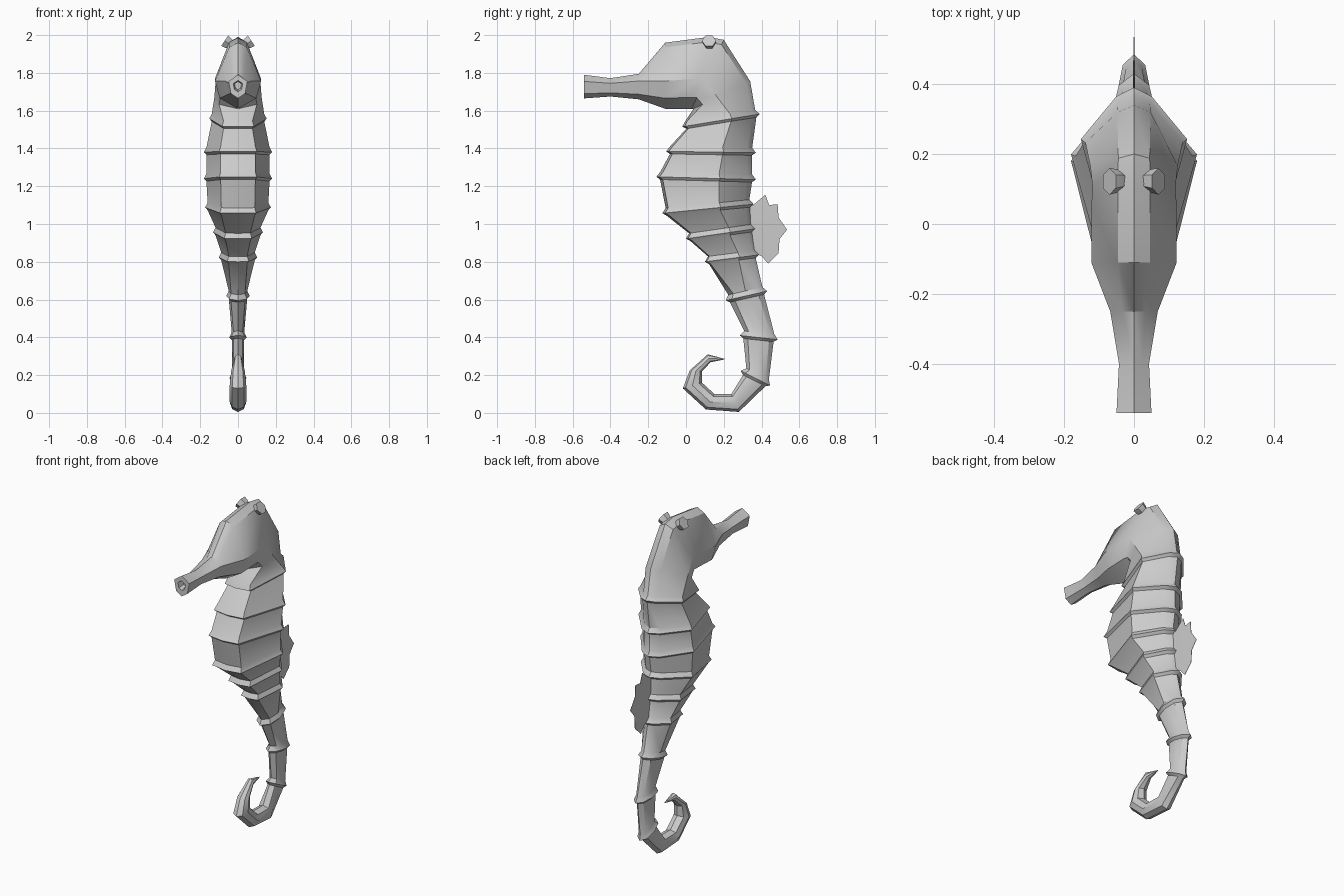
import bpy, bmesh, math
from mathutils import Vector

if "Cube" in bpy.data.objects:
    bpy.data.objects.remove(bpy.data.objects["Cube"])

skin = bpy.data.materials.new("grey_skin")
skin.diffuse_color = (0.6, 0.6, 0.6, 1)
skin.use_nodes = True
skin.node_tree.nodes["Principled BSDF"].inputs["Base Color"].default_value = skin.diffuse_color


def make_object(name, bm, angle=35):
    bmesh.ops.recalc_face_normals(bm, faces=bm.faces)
    mesh = bpy.data.meshes.new(name)
    bm.to_mesh(mesh)
    bm.free()
    mesh.materials.append(skin)
    obj = bpy.data.objects.new(name, mesh)
    bpy.context.collection.objects.link(obj)
    bpy.ops.object.select_all(action='DESELECT')
    bpy.context.view_layer.objects.active = obj
    obj.select_set(True)
    bpy.ops.object.shade_smooth_by_angle(angle=math.radians(angle))
    return obj


# cross-sections as (share of half width, share of the way from belly to back)
BODY = [(0, 0), (.55, .03), (1, .64), (.33, .94), (0, 1)]
HEAD = [(0, 0), (.8, .16), (1, .42), (.38, .93), (0, 1)]
SNOUT = [(0, 0), (.75, .2), (1, .72), (.5, .86), (0, 1)]
TAIL = [(0, 0), (.75, .15), (1, .5), (.7, .85), (0, 1)]


def section(bm, shape, fy, fz, by, bz, w):
    full = shape + [(-x, t) for x, t in shape[-2:0:-1]]
    return [bm.verts.new((x * w, fy + (by - fy) * t, fz + (bz - fz) * t)) for x, t in full]


def loft(name, sections):
    bm = bmesh.new()
    rings = [section(bm, *s) for s in sections]
    n = len(rings[0])
    for a, b in zip(rings, rings[1:]):
        for i in range(n):
            j = (i + 1) % n
            bm.faces.new((a[i], a[j], b[j], b[i]))
    bm.faces.new(rings[0])
    bm.faces.new(rings[-1])
    return make_object(name, bm)


def ridge(shape, fy, fz, by, bz, w, d=.02):
    """Three sections forming one raised bony band."""
    f, b = Vector((fy, fz)), Vector((by, bz))
    along = (b - f).normalized()
    up = Vector((-along.y, along.x))
    fi, bi = f + along * d, b - along * d
    out = []
    for h in (.026, 0, -.014):
        if h == 0:
            out.append((shape, fy, fz, by, bz, w))
        else:
            p, q = fi + up * h, bi + up * h
            out.append((shape, p.x, p.y, q.x, q.y, w - d * .65))
    return out


# snout, with a recessed mouth opening, head and neck
parts = [
    (SNOUT, -.50, 1.71, -.50, 1.755, .018),
    (SNOUT, -.54, 1.70, -.54, 1.76, .025),
    (SNOUT, -.54, 1.665, -.54, 1.79, .05),
    (SNOUT, -.40, 1.675, -.40, 1.772, .043),
    (SNOUT, -.25, 1.66, -.25, 1.795, .068),
    (HEAD, -.11, 1.61, -.11, 1.96, .122),
    (HEAD, .01, 1.61, .12, 1.99, .122),
    (HEAD, .03, 1.61, .20, 1.975, .118),
    (HEAD, .04, 1.61, .34, 1.755, .125),
]
# trunk bands
for r in [(-.02, 1.515, .39, 1.582, .152), (-.105, 1.385, .37, 1.377, .18),
          (-.157, 1.25, .37, 1.235, .18), (-.125, 1.057, .358, 1.105, .174),
          (0, .922, .368, .975, .132), (.10, .80, .387, .837, .102)]:
    parts += ridge(BODY, *r)
# tail bands
for r in [(.21, .595, .43, .645, .062), (.285, .41, .485, .388, .046),
          (.29, .222, .445, .145, .045)]:
    parts += ridge(TAIL, *r)
# curled tail tip
parts += [
    (TAIL, .24, .10, .28, .005, .043),
    (TAIL, .15, .10, .105, .018, .044),
    (TAIL, .085, .16, -.017, .13, .044),
    (TAIL, .085, .22, .02, .225, .036),
    (TAIL, .13, .268, .115, .31, .02),
    (TAIL, .204, .283, .205, .286, .003),
]
loft("body", parts)

# ears
for side, name in ((1, "left_ear"), (-1, "right_ear")):
    bm = bmesh.new()
    axis = Vector((.75, -.05, .5)).normalized()
    u = Vector((0, 1, 0))
    v = axis.cross(u).normalized()
    rings = []
    for dist, r in ((0, .022), (.035, .034), (.058, .038)):
        c = Vector((.022, .125, 1.938)) + axis * dist
        ring = []
        for i in range(6):
            a = math.tau * i / 6
            p = c + u * r * math.cos(a) + v * r * math.sin(a)
            ring.append(bm.verts.new((p.x * side, p.y, min(p.z, 2.0))))
        rings.append(ring)
    for a, b in zip(rings, rings[1:]):
        for i in range(6):
            bm.faces.new((a[i], a[(i + 1) % 6], b[(i + 1) % 6], b[i]))
    bm.faces.new(rings[0])
    bm.faces.new(rings[-1])
    make_object(name, bm)

# thin scalloped back fin: a fan of ribs from root points to spiked rim
rim = [(.355, 1.10), (.42, 1.155), (.44, 1.10), (.485, 1.105), (.49, 1.035),
       (.535, .97), (.495, .92), (.49, .845), (.435, .79), (.40, .83), (.355, .85)]
bm = bmesh.new()
n = len(rim)
for x in (.003, -.003):
    outer = [bm.verts.new((x * .3, y, z)) for y, z in rim]
    mid = [bm.verts.new((x, .35 + .07 * math.sin(math.pi * i / (n - 1)), 1.10 - .25 * i / (n - 1)))
           for i in range(n)]
    root = [bm.verts.new((x, .32, 1.10 - .25 * i / (n - 1))) for i in range(n)]
    for a, b in ((outer, mid), (mid, root)):
        for i in range(n - 1):
            bm.faces.new((a[i], a[i + 1], b[i + 1], b[i]))
    if x > 0:
        first = outer
    else:
        for i in range(n - 1):
            bm.faces.new((first[i], first[i + 1], outer[i + 1], outer[i]))
make_object("back_fin", bm)
